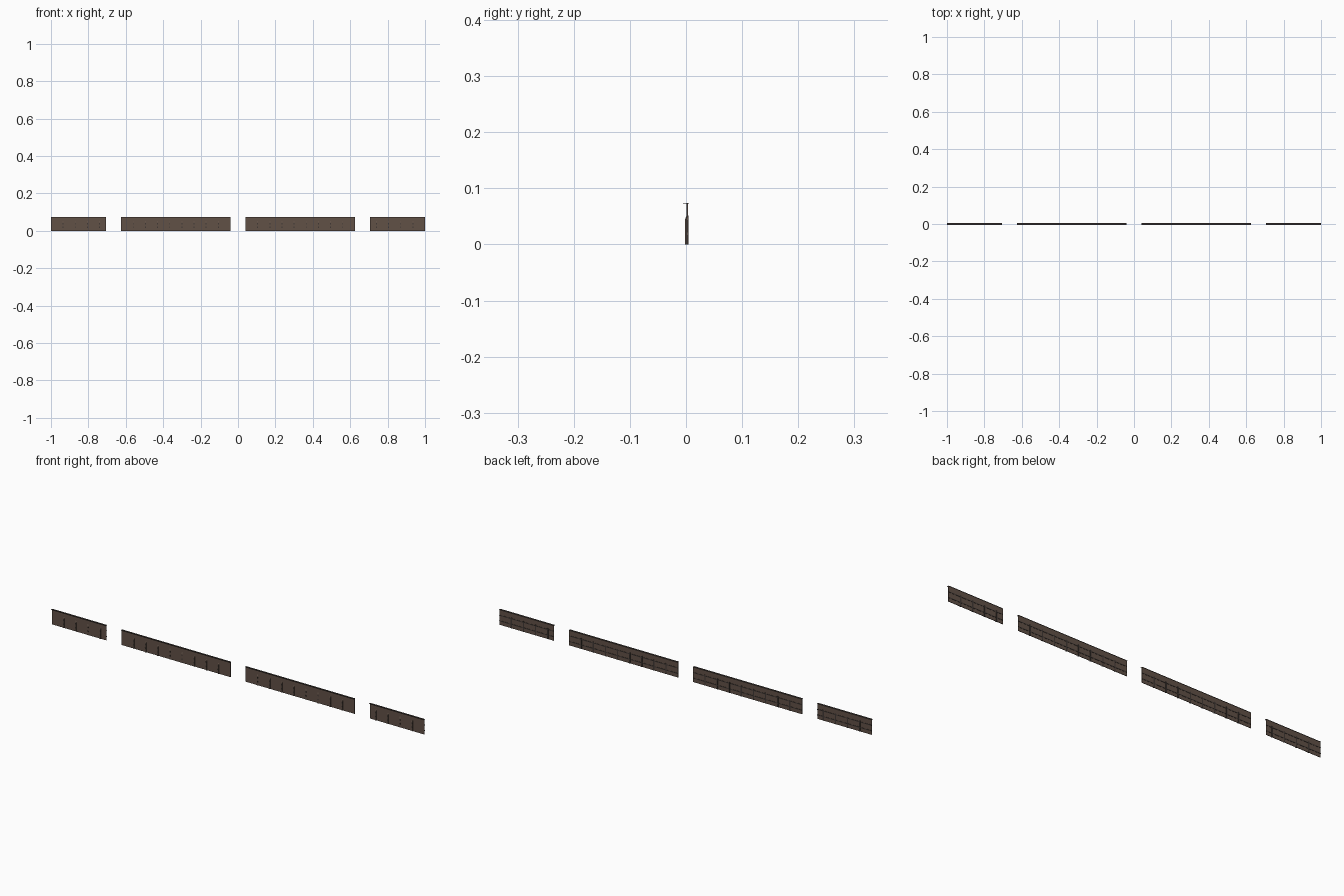
import bpy, bmesh

if "Cube" in bpy.data.objects:
    bpy.data.objects.remove(bpy.data.objects["Cube"])


def material(name, rgb):
    m = bpy.data.materials.new(name)
    m.diffuse_color = (*rgb, 1)
    m.use_nodes = True
    m.node_tree.nodes["Principled BSDF"].inputs["Base Color"].default_value = m.diffuse_color
    return m


BROWN = material("weathered brown", (0.120, 0.082, 0.062))
DARK = material("dark brown", (0.050, 0.039, 0.034))

TOP = 0.074
BAY = 0.065


def finish(name, bm, mat):
    bmesh.ops.recalc_face_normals(bm, faces=bm.faces)
    mesh = bpy.data.meshes.new(name)
    bm.to_mesh(mesh)
    bm.free()
    mesh.materials.append(mat)
    ob = bpy.data.objects.new(name, mesh)
    bpy.context.collection.objects.link(ob)
    return ob


def prism(bm, profile, x0, x1):
    """Extrude a closed (y, z) profile along x."""
    a = [bm.verts.new((x0, y, z)) for y, z in profile]
    b = [bm.verts.new((x1, y, z)) for y, z in profile]
    n = len(a)
    bm.faces.new(a)
    bm.faces.new(b[::-1])
    for i in range(n):
        j = (i + 1) % n
        bm.faces.new((a[i], b[i], b[j], a[j]))


def rect(y0, y1, z0, z1):
    return [(y0, z0), (y1, z0), (y1, z1), (y0, z1)]


# Four wall sections: start, end, and rib positions
sections = {
    "left_end": (-1.0, -0.707, [-1 + BAY * k for k in range(1, 5)]),
    "left_middle": (-0.625, -0.04, [-0.625 + BAY * k for k in range(1, 9)]),
    "right_middle": (0.04, 0.625, [0.04 + BAY * k for k in range(1, 9)]),
    "right_end": (0.707, 1.0, [1 - BAY * k for k in range(1, 5)]),
}

for name, (x0, x1, ribs) in sections.items():
    # Thin wall panel
    bm = bmesh.new()
    prism(bm, rect(0.0012, 0.0032, 0.0, TOP - 0.001), x0, x1)
    finish(name + "_panel", bm, BROWN)

    # Thin dark coping along the top edge
    bm = bmesh.new()
    prism(bm, rect(-0.005, 0.005, TOP - 0.001, TOP), x0, x1)
    finish(name + "_coping", bm, DARK)

    # Front ribs with sloping tops
    bm = bmesh.new()
    for x in ribs:
        prism(bm, [(-0.0015, 0), (0.0012, 0), (0.0012, 0.052), (-0.0015, 0.045)],
              x - 0.0025, x + 0.0025)
    finish(name + "_front_ribs", bm, BROWN)

    # Small dark bolts on the front ribs
    bm = bmesh.new()
    for x in ribs:
        for z in (0.019, 0.038):
            prism(bm, rect(-0.0022, -0.0015, z - 0.003, z + 0.003),
                  x - 0.0025, x + 0.0025)
    finish(name + "_bolts", bm, DARK)

    # Back framework: uprights and horizontal rails framing the lower bays
    bm = bmesh.new()
    for x in ribs:
        prism(bm, rect(0.0032, 0.0045, 0.0, 0.052), x - 0.003, x + 0.003)
    for z in (0.019, 0.046):
        prism(bm, rect(0.0032, 0.0042, z - 0.002, z + 0.002), x0, x1)
    finish(name + "_back_frame", bm, DARK)
